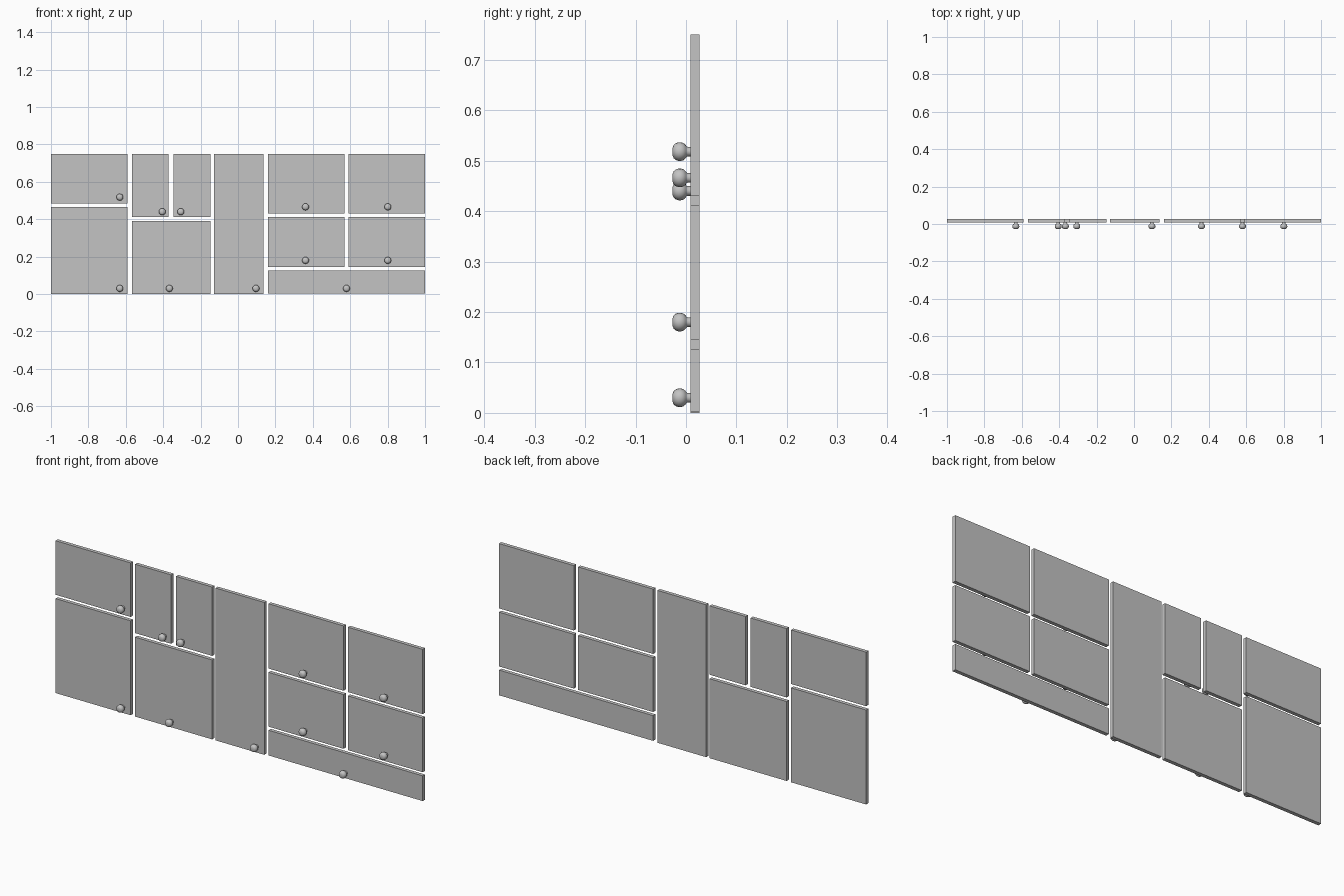
import bpy, bmesh, math
from mathutils import Matrix

if "Cube" in bpy.data.objects:
    bpy.data.objects.remove(bpy.data.objects["Cube"])

grey = bpy.data.materials.new("cabinet_grey")
grey.diffuse_color = (0.55, 0.55, 0.55, 1)
grey.use_nodes = True
grey.node_tree.nodes["Principled BSDF"].inputs["Base Color"].default_value = grey.diffuse_color

Y_FRONT, Y_BACK = 0.009, 0.027


def add_object(name, bm):
    bmesh.ops.recalc_face_normals(bm, faces=bm.faces)
    mesh = bpy.data.meshes.new(name)
    bm.to_mesh(mesh)
    bm.free()
    mesh.materials.append(grey)
    obj = bpy.data.objects.new(name, mesh)
    bpy.context.collection.objects.link(obj)
    return obj


def panel(name, x0, x1, z0, z1):
    bm = bmesh.new()
    size = Matrix.Diagonal((x1 - x0, Y_BACK - Y_FRONT, z1 - z0, 1))
    centre = Matrix.Translation(((x0 + x1) / 2, (Y_FRONT + Y_BACK) / 2, (z0 + z1) / 2))
    bmesh.ops.create_cube(bm, size=1, matrix=centre @ size)
    add_object(name, bm)


# knob profile: (radius, y) from the front cap to the stem on the panel
PROFILE = [(0, -0.027), (0.008, -0.0265), (0.013, -0.0245), (0.0165, -0.0205),
           (0.0185, -0.015), (0.0185, -0.010), (0.017, -0.005), (0.0135, -0.001),
           (0.0105, 0.001), (0.0095, 0.003), (0.0095, 0.0092), (0, 0.0092)]


def knob(name, x, z):
    bm = bmesh.new()
    verts = [bm.verts.new((r, y, 0)) for r, y in PROFILE]
    edges = [bm.edges.new(pair) for pair in zip(verts, verts[1:])]
    bmesh.ops.spin(bm, geom=verts + edges, cent=(0, 0, 0), axis=(0, 1, 0),
                   angle=math.tau, steps=16)
    bmesh.ops.remove_doubles(bm, verts=bm.verts, dist=1e-5)
    obj = add_object(name, bm)
    obj.location = (x, 0, z)
    bpy.ops.object.select_all(action='DESELECT')
    obj.select_set(True)
    bpy.context.view_layer.objects.active = obj
    bpy.ops.object.shade_smooth_by_angle(angle=math.radians(40))


# fronts: name, x range, z range, knob position
FRONTS = [
    ("left_upper_door", -1, -0.591, 0.484, 0.75, -0.632, 0.518),
    ("left_lower_door", -1, -0.591, 0, 0.465, -0.632, 0.03),
    ("narrow_door_left", -0.567, -0.371, 0.411, 0.75, -0.405, 0.44),
    ("narrow_door_right", -0.344, -0.147, 0.411, 0.75, -0.306, 0.44),
    ("middle_lower_door", -0.567, -0.147, 0, 0.391, -0.367, 0.03),
    ("tall_door", -0.129, 0.137, 0, 0.75, 0.096, 0.03),
    ("wide_drawer", 0.16, 1, 0.003, 0.127, 0.58, 0.03),
]
for side, x0, x1, kx in (("left", 0.16, 0.569, 0.361), ("right", 0.592, 1, 0.801)):
    FRONTS.append((f"upper_door_{side}", x0, x1, 0.431, 0.75, kx, 0.466))
    FRONTS.append((f"drawer_{side}", x0, x1, 0.145, 0.412, kx, 0.18))

for name, x0, x1, z0, z1, kx, kz in FRONTS:
    panel(name, x0, x1, z0, z1)
    knob(name + "_knob", kx, kz)
